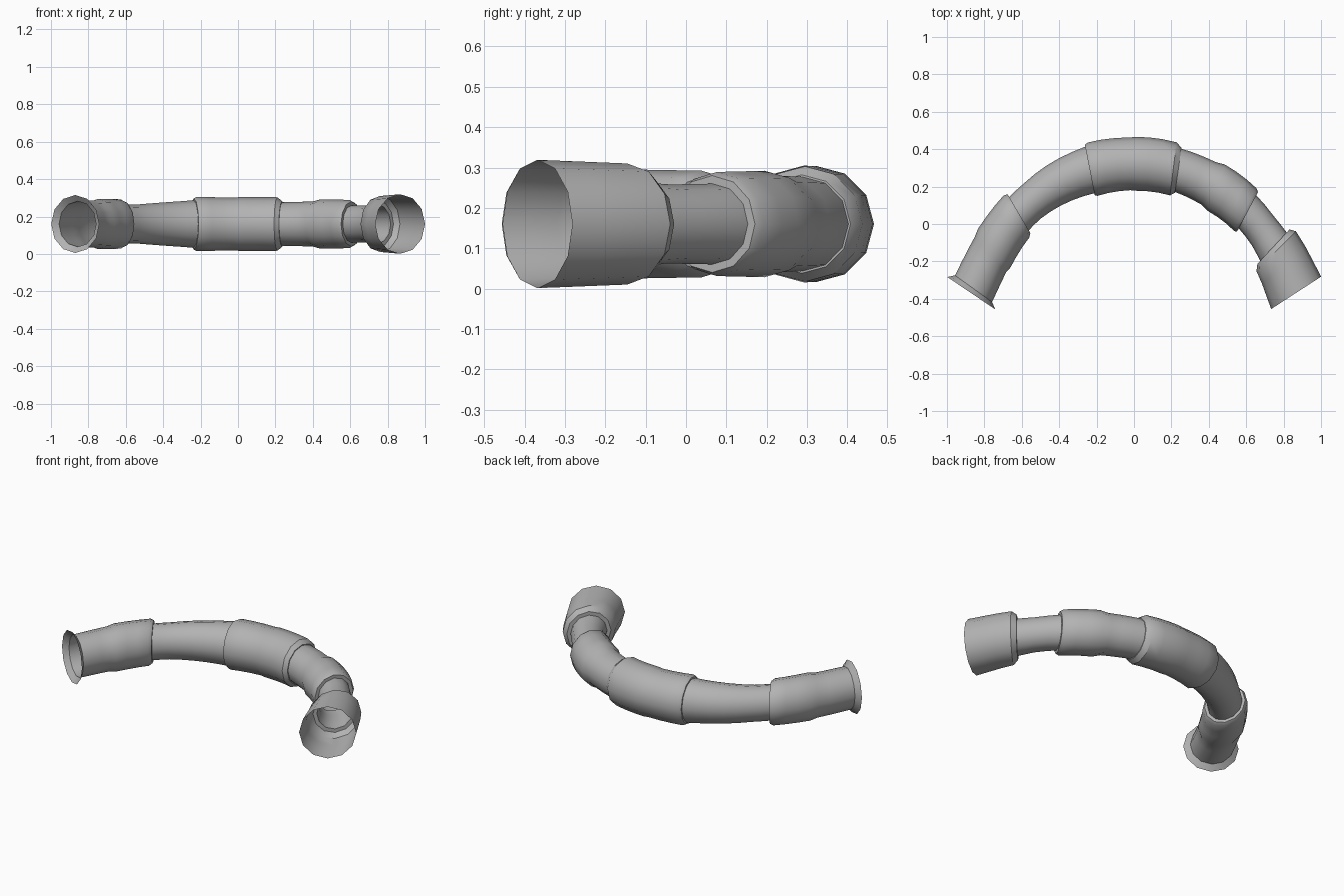
import bpy
import bmesh
import math
from mathutils import Vector

cube = bpy.data.objects.get("Cube")
if cube:
    bpy.data.objects.remove(cube, do_unlink=True)

SIDES = 12
CENTRE_HEIGHT = 0.16

# One plain grey for the whole pipe
grey = bpy.data.materials.new("pipe_grey")
grey.use_nodes = True
colour = (0.45, 0.45, 0.45, 1)
grey.diffuse_color = colour
grey.node_tree.nodes["Principled BSDF"].inputs["Base Color"].default_value = colour

# Bent centreline: x, y and the heading of the cross-section in degrees
centreline = [Vector(p) for p in (
    (-.87, -.37, 146), (-.748, -.13, 130), (-.61, .06, 120),
    (-.43, .205, 111), (-.215, .295, 100), (0, .322, 90),
    (.21, .295, 83), (.43, .2, 70), (.607, .065, 62),
    (.763, -.15, 45), (.867, -.368, 33))]


def point_on_centreline(t):
    """Smooth spline through the centreline; t counts its points."""
    last = len(centreline) - 1
    i = min(int(t), last - 1)
    f = t - i
    b, c = centreline[i], centreline[i + 1]
    a = centreline[i - 1] if i > 0 else 2 * b - c
    d = centreline[i + 2] if i + 2 <= last else 2 * c - b
    return b + 0.5 * f * ((c - a) + f * ((2 * a - 5 * b + 4 * c - d)
                                         + f * (3 * (b - c) + d - a)))


def refine(profile):
    """Add rings along long stretches so that they follow the bend."""
    rings = [profile[0]]
    for (t0, r0), (t1, r1) in zip(profile, profile[1:]):
        steps = max(1, math.ceil((t1 - t0) / 0.34))
        for s in range(1, steps + 1):
            f = s / steps
            rings.append((t0 + (t1 - t0) * f, r0 + (r1 - r0) * f))
    return rings


def add_ring(bm, t, radius):
    x, y, heading = point_on_centreline(t)
    heading = math.radians(heading)
    ring = []
    for k in range(SIDES):
        angle = math.tau * k / SIDES
        out = radius * math.cos(angle)
        ring.append(bm.verts.new((x + out * math.cos(heading),
                                  y + out * math.sin(heading),
                                  CENTRE_HEIGHT + radius * math.sin(angle))))
    return ring


def pipe_section(name, profile):
    """Open tube swept along the centreline from (position, radius) pairs."""
    bm = bmesh.new()
    rings = [add_ring(bm, t, r) for t, r in refine(profile)]
    for near, far in zip(rings, rings[1:]):
        for k in range(SIDES):
            n = (k + 1) % SIDES
            bm.faces.new((near[k], far[k], far[n], near[n]))
    bmesh.ops.recalc_face_normals(bm, faces=bm.faces)
    # Make the walls face away from the centreline
    balance = 0
    for face in bm.faces:
        middle = face.calc_center_median()
        balance += face.normal.z * (middle.z - CENTRE_HEIGHT)
    if balance < 0:
        bmesh.ops.reverse_faces(bm, faces=bm.faces)
    mesh = bpy.data.meshes.new(name)
    bm.to_mesh(mesh)
    bm.free()
    mesh.materials.append(grey)
    obj = bpy.data.objects.new(name, mesh)
    bpy.context.collection.objects.link(obj)
    bpy.ops.object.select_all(action="DESELECT")
    obj.select_set(True)
    bpy.context.view_layer.objects.active = obj
    bpy.ops.object.shade_smooth_by_angle(angle=math.radians(35))


# Flared lip, then pipe sections that swell and step down at each joint
pipe_section("right_flange", [(0, .155), (.1, .122)])
pipe_section("right_end_section",
             [(.1, .122), (.85, .126), (1, .135), (1.88, .132),
              (1.97, .12), (1.97, .103)])
pipe_section("right_bend",
             [(1.97, .103), (2.4, .104), (3, .113), (3.6, .122), (3.9, .127)])
pipe_section("middle_section",
             [(3.9, .127), (3.9, .137), (3.97, .145), (4.9, .141),
              (5.05, .144), (6, .143), (6.12, .122), (6.12, .117)])
pipe_section("left_bend",
             [(6.12, .117), (6.85, .12), (7.05, .132), (7.93, .129),
              (8, .12), (8, .1)])
pipe_section("left_neck", [(8, .1), (8.5, .098), (8.87, .104)])
pipe_section("left_end_socket",
             [(8.87, .104), (8.87, .126), (8.98, .15), (10, .159)])
